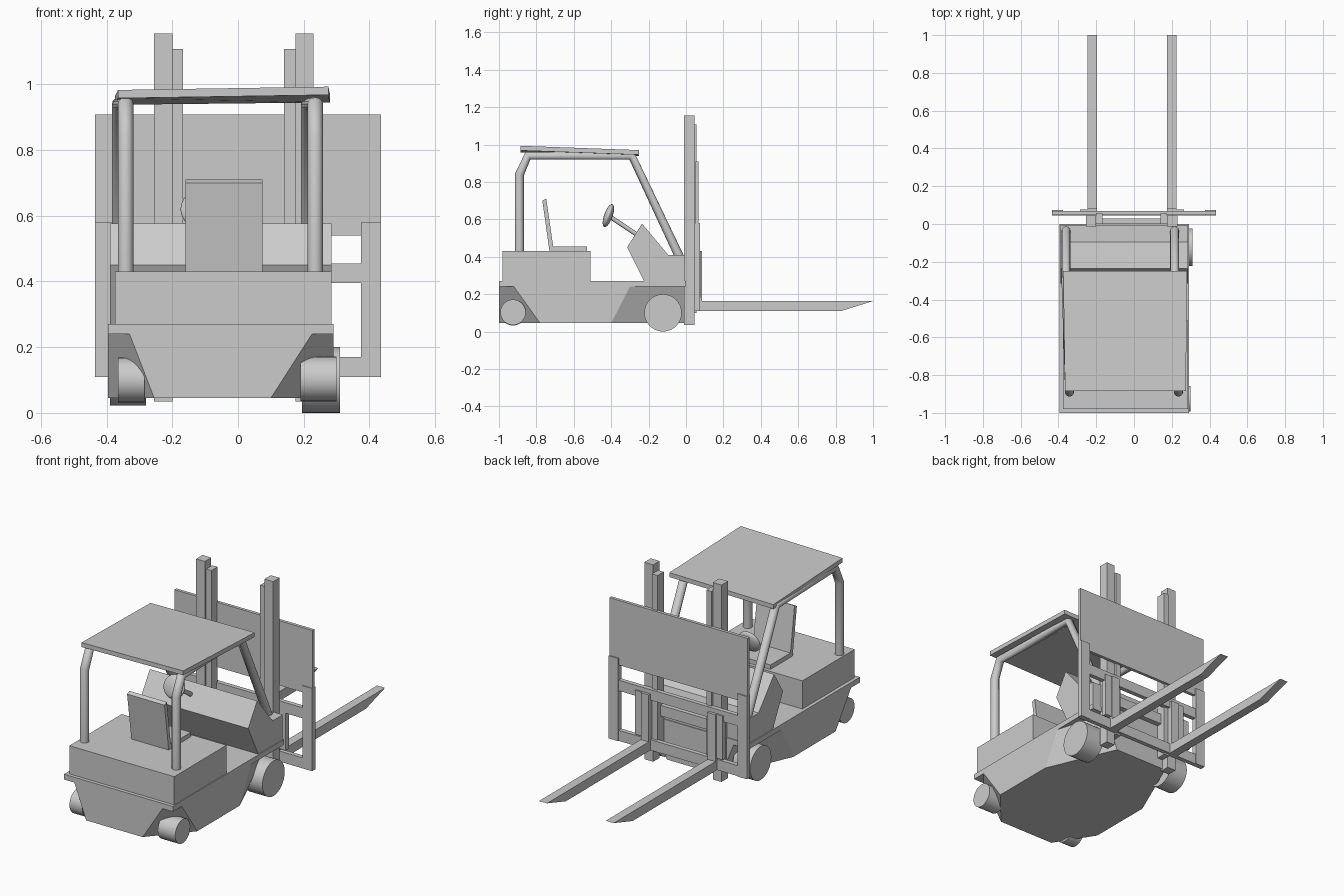
import bpy, bmesh, math
from mathutils import Vector

if "Cube" in bpy.data.objects:
    bpy.data.objects.remove(bpy.data.objects["Cube"])


def finish(name, bm):
    bmesh.ops.recalc_face_normals(bm, faces=bm.faces)
    me = bpy.data.meshes.new(name)
    bm.to_mesh(me)
    bm.free()
    ob = bpy.data.objects.new(name, me)
    bpy.context.collection.objects.link(ob)
    return ob


def loft(name, a, b):
    """Solid between two matching rings of 3D points."""
    bm = bmesh.new()
    va, vb = [bm.verts.new(p) for p in a], [bm.verts.new(p) for p in b]
    bm.faces.new(va)
    bm.faces.new(vb)
    n = len(va)
    for i in range(n):
        bm.faces.new((va[i], va[(i + 1) % n], vb[(i + 1) % n], vb[i]))
    return finish(name, bm)


def side_profile(name, pts, x0, x1):
    return loft(name, [(x0, y, z) for y, z in pts], [(x1, y, z) for y, z in pts])


def box(name, x0, x1, y0, y1, z0, z1):
    return side_profile(name, [(y0, z0), (y1, z0), (y1, z1), (y0, z1)], x0, x1)


def smooth(ob):
    bpy.context.view_layer.objects.active = ob
    ob.select_set(True)
    bpy.ops.object.shade_smooth_by_angle(angle=math.radians(35))
    ob.select_set(False)


def wheel(name, x0, x1, y, z, r, n=32):
    ring = [(y + r * math.cos(2 * math.pi * i / n), z + r * math.sin(2 * math.pi * i / n)) for i in range(n)]
    smooth(side_profile(name, ring, x0, x1))


def tube(name, pts, r):
    cu = bpy.data.curves.new(name, 'CURVE')
    cu.dimensions = '3D'
    cu.bevel_depth = r
    cu.bevel_resolution = 4
    cu.use_fill_caps = True
    sp = cu.splines.new('POLY')
    sp.points.add(len(pts) - 1)
    for p, co in zip(sp.points, pts):
        p.co = (*co, 1)
    ob = bpy.data.objects.new(name, cu)
    bpy.context.collection.objects.link(ob)


# Chassis: deck plate over a tapered hull whose cut corners form the wheel wells
box("deck", -0.395, 0.29, -1.0, 0.0, 0.24, 0.27)
low = [(-0.255, -1), (0.10, -1), (0.29, -0.78), (0.29, -0.40),
       (0.12, 0), (-0.22, 0), (-0.395, -0.40), (-0.395, -0.78)]
high = [(-0.33, -1), (0.225, -1), (0.29, -0.92), (0.29, -0.30),
        (0.20, 0), (-0.30, 0), (-0.395, -0.30), (-0.395, -0.92)]
loft("hull", [(x, y, 0.045) for x, y in low], [(x, y, 0.24) for x, y in high])

# Engine box, dashboard cowl and seat
box("engine_box", -0.375, 0.285, -0.98, -0.51, 0.27, 0.43)
side_profile("cowl", [(-0.225, 0.27), (-0.315, 0.45), (-0.235, 0.577),
                      (-0.095, 0.41), (-0.005, 0.41), (-0.005, 0.27)], -0.39, 0.285)
side_profile("seat", [(-0.73, 0.43), (-0.53, 0.43), (-0.53, 0.455), (-0.71, 0.455),
                      (-0.747, 0.71), (-0.768, 0.70)], -0.16, 0.075)

# Wheels
wheel("front_wheel_right", 0.195, 0.31, -0.123, 0.10, 0.10)
wheel("front_wheel_left", -0.39, -0.28, -0.115, 0.117, 0.095)
wheel("rear_wheel_right", 0.19, 0.30, -0.925, 0.103, 0.068)
wheel("rear_wheel_left", -0.365, -0.285, -0.925, 0.10, 0.068)

# Overhead guard: bent tube each side plus a slightly sloping roof panel
for side, xr, xf in (("left", -0.342, -0.36), ("right", 0.235, 0.215)):
    tube("guard_tube_" + side, [(xr, -0.89, 0.43), (xr, -0.89, 0.84), (xr, -0.845, 0.94),
                                (xf, -0.29, 0.94), (xf, -0.035, 0.40)], 0.024)
roof = [(-0.365, -0.885, 0.958), (0.275, -0.885, 0.968), (0.28, -0.25, 0.945), (-0.375, -0.25, 0.938)]
loft("roof", roof, [(x, y, z + 0.025) for x, y, z in roof])

# Steering wheel and column
bm = bmesh.new()
bmesh.ops.create_uvsphere(bm, u_segments=24, v_segments=12, radius=0.065)
sw = finish("steering_wheel", bm)
sw.scale = (1, 1, 0.35)
sw.location = (-0.11, -0.415, 0.62)
sw.rotation_euler = Vector((0, -1, 0.36)).to_track_quat('Z', 'Y').to_euler()
smooth(sw)
tube("steering_column", [(-0.11, -0.415, 0.62), (-0.11, -0.25, 0.51)], 0.012)

# Mast uprights, fork shanks and forks
for side, o0, o1, i0, i1, s0, s1, f0, f1 in (
        ("left", -0.255, -0.20, -0.20, -0.167, -0.285, -0.195, -0.245, -0.195),
        ("right", 0.175, 0.23, 0.14, 0.175, 0.175, 0.265, 0.175, 0.225)):
    box("mast_outer_" + side, o0, o1, -0.012, 0.045, 0.035, 1.155)
    box("mast_inner_" + side, i0, i1, 0.0, 0.055, 0.10, 1.107)
    box("fork_shank_" + side, f0, f1, 0.05, 0.085, 0.11, 0.43)
    box("fork_bracket_" + side, s0, s1, 0.05, 0.078, 0.18, 0.43)
    side_profile("fork_" + side, [(0.05, 0.11), (0.83, 0.11), (1.0, 0.163), (0.05, 0.163)], f0, f1)
box("mast_crossbar", -0.20, 0.175, 0.0, 0.03, 0.30, 0.36)

# Carriage frame and load backrest
box("backrest_plate", -0.435, 0.435, 0.05, 0.068, 0.54, 0.908)
for name, z0, z1 in (("bottom", 0.11, 0.17), ("middle", 0.395, 0.455)):
    box("carriage_bar_" + name, -0.435, 0.435, 0.045, 0.07, z0, z1)
for name, x0 in (("left", -0.435), ("right", 0.375)):
    box("carriage_post_" + name, x0, x0 + 0.06, 0.045, 0.075, 0.11, 0.58)
